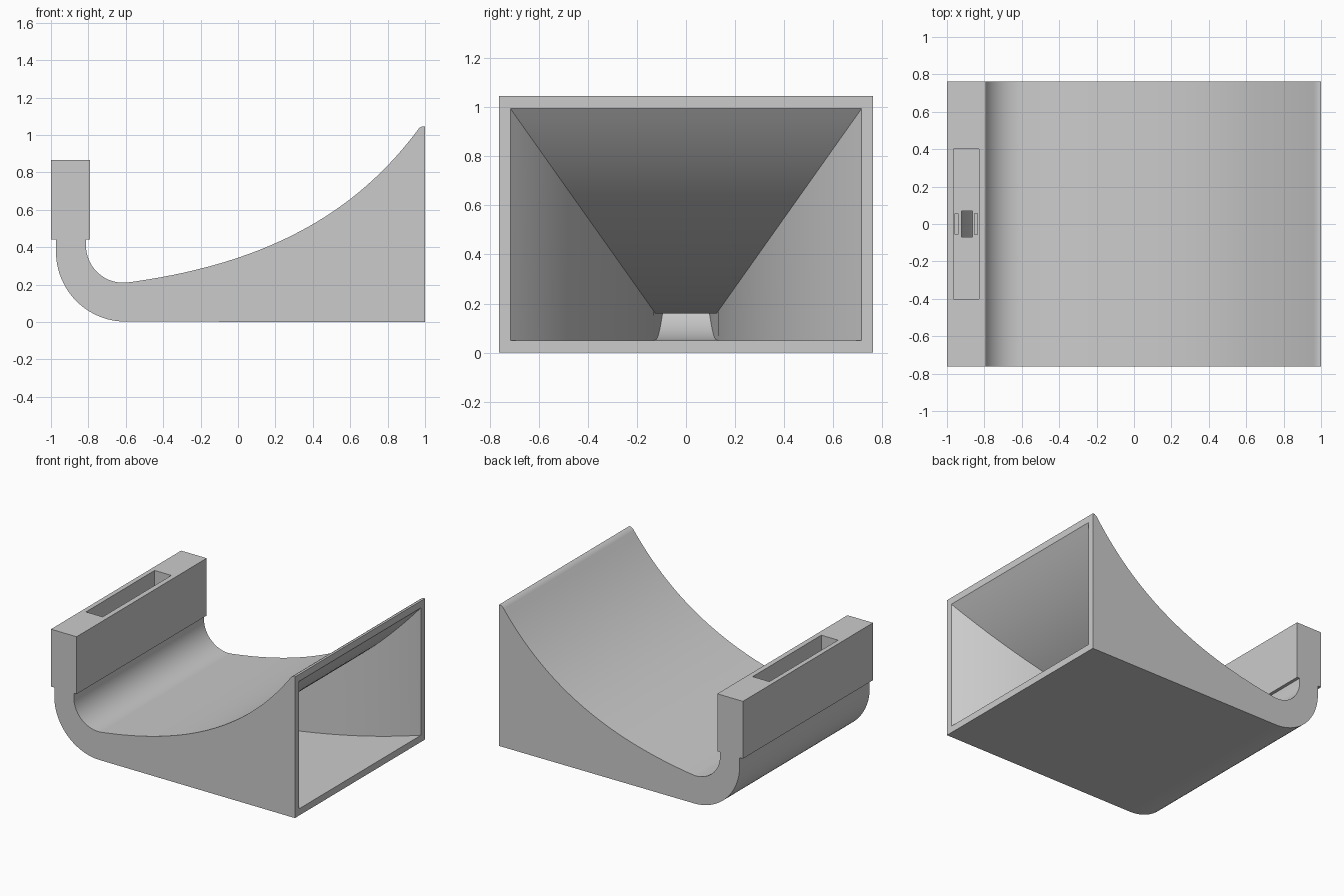
import bpy, bmesh, math
from mathutils import Vector

cube = bpy.data.objects.get("Cube")
if cube:
    bpy.data.objects.remove(cube)

HALF_DEPTH = 0.762
WALL = 0.05
MOUTH, THROAT, INLET = 0.716, 0.125, 0.07   # half widths of the air channel
POCKET_FLOOR = 0.5

grey = bpy.data.materials.new("plain grey")
grey.use_nodes = True
grey.diffuse_color = (0.6, 0.6, 0.6, 1)
grey.node_tree.nodes["Principled BSDF"].inputs["Base Color"].default_value = (0.6, 0.6, 0.6, 1)


def loft(name, rings):
    """Closed solid through rings of equal point count."""
    bm = bmesh.new()
    loops = [[bm.verts.new(p) for p in ring] for ring in rings]
    n = len(loops[0])
    for a, b in zip(loops, loops[1:]):
        for i in range(n):
            j = (i + 1) % n
            bm.faces.new((a[i], a[j], b[j], b[i]))
    bm.faces.new(loops[0])
    bm.faces.new(loops[-1])
    bmesh.ops.recalc_face_normals(bm, faces=bm.faces)
    mesh = bpy.data.meshes.new(name)
    bm.to_mesh(mesh)
    bm.free()
    mesh.materials.append(grey)
    obj = bpy.data.objects.new(name, mesh)
    bpy.context.collection.objects.link(obj)
    return obj


def box(name, x0, x1, half_y, z0, z1):
    outline = [(x0, z0), (x1, z0), (x1, z1), (x0, z1)]
    return loft(name, [[(x, y, z) for x, z in outline] for y in (-half_y, half_y)])


def arc(cx, cz, r, steps=24):
    """Quarter circle from its left side to its lowest point."""
    angles = [math.pi * (1 + 0.5 * i / steps) for i in range(steps + 1)]
    return [Vector((cx + r * math.cos(a), cz + r * math.sin(a))) for a in angles]


def ramp(steps=36):
    """Flared top curve, with the matching points one wall thickness below."""
    p = [Vector(c) for c in ((-0.6, 0.21), (0.16, 0.31), (0.63, 0.585), (0.96, 1.025))]
    top, under = [], []
    for i in range(steps + 1):
        t = i / steps
        s = 1 - t
        pos = p[0]*s**3 + p[1]*3*t*s*s + p[2]*3*t*t*s + p[3]*t**3
        d = (p[1]-p[0])*s*s + (p[2]-p[1])*2*s*t + (p[3]-p[2])*t*t
        d.normalize()
        top.append(pos)
        under.append(pos + Vector((d.y, -d.x)) * WALL)
    return top, under


top, under = ramp()
inner_bend = (-0.613, 0.41, 0.2)
outer_bend = (-0.6, 0.375, 0.373)

# Outer body: bend, flared ramp and connector block as one side profile
profile = [(-1, 0.865), (-1, 0.44), (-0.973, 0.44)]
profile += [tuple(v) for v in arc(*outer_bend)]
profile += [(1, 0), (1, 1.046), (0.985, 1.046), (0.97, 1.038)]
profile += [tuple(v) for v in reversed(top)]
profile += [tuple(v) for v in reversed(arc(*inner_bend))]
profile += [(-0.813, 0.44), (-0.79, 0.44), (-0.79, 0.865)]
duct = loft("duct_body", [[(x, y, z) for x, z in profile] for y in (-HALF_DEPTH, HALF_DEPTH)])


def section(a, b, w):
    return [(a[0], -w, a[1]), (a[0], w, a[1]), (b[0], w, b[1]), (b[0], -w, b[1])]


# Air channel: inlet, bend, then flared horn to the mouth
cx, cz, r = inner_bend
ceiling = arc(cx, cz, r + WALL)
ox, oz, outer_r = outer_bend
floor = arc(ox, oz, outer_r - WALL)
lip = POCKET_FLOOR + 0.03
rings = [section((ceiling[0].x, lip), (floor[0].x, lip), INLET)]
for i, (a, b) in enumerate(zip(ceiling, floor)):
    rings.append(section(a, b, INLET + (THROAT - INLET) * i / (len(floor) - 1)))
low, high = under[0].y, under[-1].y
for a in under[1:]:
    w = THROAT + (MOUTH - THROAT) * (a.y - low) / (high - low)
    rings.append(section(a, (a.x, WALL), w))
rings.append(section((1.1, high), (1.1, WALL), MOUTH))

# Connector pocket and the small recesses beside the inlet
cutters = [
    loft("channel_cutter", rings),
    box("pocket_cutter", -0.965, -0.828, 0.402, POCKET_FLOOR, 1),
    box("left_recess_cutter", -0.853, -0.838, 0.056, POCKET_FLOOR - 0.03, 0.6),
    box("right_recess_cutter", -0.957, -0.942, 0.056, POCKET_FLOOR - 0.03, 0.6),
]

bpy.ops.object.select_all(action='DESELECT')
duct.select_set(True)
bpy.context.view_layer.objects.active = duct
for cutter in cutters:
    cutter.hide_render = True
    mod = duct.modifiers.new(cutter.name, 'BOOLEAN')
    mod.operation = 'DIFFERENCE'
    mod.solver = 'EXACT'
    mod.object = cutter
    bpy.ops.object.modifier_apply(modifier=mod.name)
for cutter in cutters:
    bpy.data.objects.remove(cutter)

bpy.ops.object.shade_smooth_by_angle(angle=math.radians(25))
